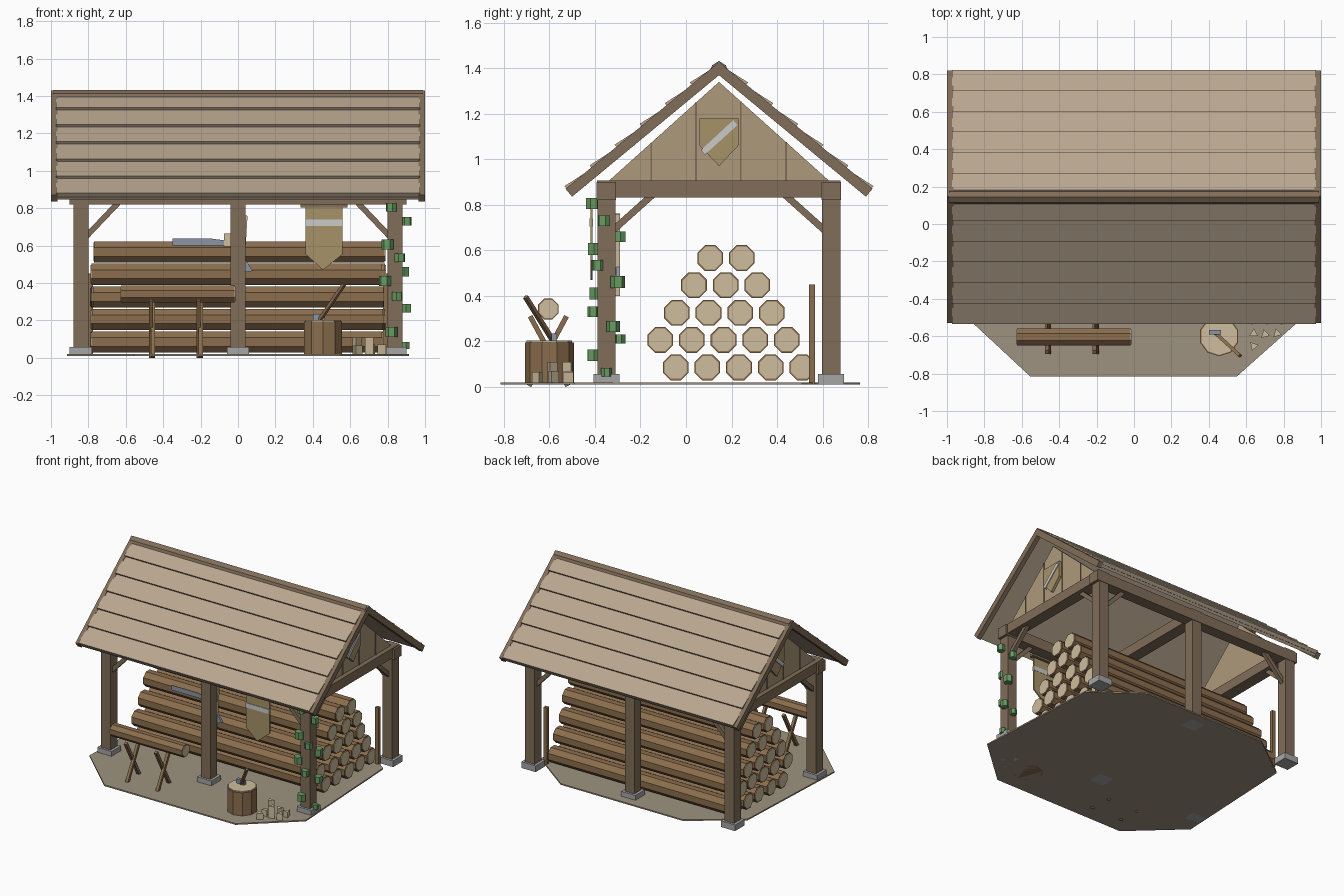
import bpy, bmesh, math, random
from mathutils import Vector, Matrix

if "Cube" in bpy.data.objects:
    bpy.data.objects.remove(bpy.data.objects["Cube"])

random.seed(4)
COL = dict(timber=(.22, .155, .10), roof=(.48, .38, .275), bark=(.26, .155, .075), cut=(.62, .51, .34),
           earth=(.34, .29, .215), stone=(.38, .38, .38), leaf=(.14, .33, .12), cloth=(.38, .29, .14),
           white=(.75, .75, .72), steel=(.26, .30, .38), gable=(.42, .32, .2))
MAT = {}
for k, c in COL.items():
    MAT[k] = bpy.data.materials.new(k)
    MAT[k].diffuse_color = (*c, 1)


def finish(name, bm, mat):
    bmesh.ops.recalc_face_normals(bm, faces=bm.faces)
    me = bpy.data.meshes.new(name)
    bm.to_mesh(me)
    bm.free()
    me.materials.append(MAT[mat])
    ob = bpy.data.objects.new(name, me)
    bpy.context.collection.objects.link(ob)
    return ob


def prism(name, pts, a, b, axis, mat):
    """Extrude a 2D outline from a to b along an axis (x: yz, y: xz, z: xy)."""
    put = {'x': lambda p, t: (t, p[0], p[1]), 'y': lambda p, t: (p[0], t, p[1]),
           'z': lambda p, t: (p[0], p[1], t)}[axis]
    bm = bmesh.new()
    lo = [bm.verts.new(put(p, a)) for p in pts]
    hi = [bm.verts.new(put(p, b)) for p in pts]
    bm.faces.new(lo)
    bm.faces.new(hi)
    for i in range(len(pts)):
        j = (i + 1) % len(pts)
        bm.faces.new((lo[i], lo[j], hi[j], hi[i]))
    return finish(name, bm, mat)


def box(name, x0, x1, y0, y1, z0, z1, mat):
    return prism(name, [(x0, y0), (x1, y0), (x1, y1), (x0, y1)], z0, z1, 'z', mat)


def beam(name, p, q, w, h, mat):
    """Rectangular bar between two points."""
    p, q = Vector(p), Vector(q)
    bm = bmesh.new()
    bmesh.ops.create_cube(bm, size=1)
    rot = (q - p).to_track_quat('Z', 'Y').to_matrix().to_4x4()
    bm.transform(Matrix.Translation((p + q) / 2) @ rot @ Matrix.Diagonal((w, h, (q - p).length, 1)))
    return finish(name, bm, mat)


def ngon(cx, cy, r, n, phase=0.5):
    return [(cx + r * math.cos((i + phase) * 2 * math.pi / n),
             cy + r * math.sin((i + phase) * 2 * math.pi / n)) for i in range(n)]


def log(name, y, z, r, x0, x1):
    prism(name, ngon(y, z, r, 8), x0, x1, 'x', 'bark')
    for e, s in ((x0, -1), (x1, 1)):
        prism(name + "_end", ngon(y, z, r * .88, 8), e - s * .01, e + s * .004, 'x', 'cut')


# ground slab
prism("ground", [(-.555, -.815), (.55, -.815), (.915, -.49), (.865, .51), (.52, .765), (-.51, .765),
                 (-.87, .5), (-.915, -.48)], .01, .02, 'z', 'earth')

# posts, feet, plates, tie beams, braces
YF, YB, YC = -.35, .638, .145
for y, d in ((YF, 1), (YB, -1)):
    for x in (-.84, 0, .84):
        box("post", x - .04, x + .04, y - .04, y + .04, .05, .84, 'timber')
        box("stone_foot", x - .06, x + .06, y - .057, y + .057, .01, .057, 'stone')
    box("wall_plate", -.9, .9, y - .043, y + .043, .82, .9, 'timber')
    for s in (-1, 1):
        beam("long_brace", (s * .82, y, .64), (s * .63, y, .84), .03, .03, 'timber')
        beam("cross_brace", (s * .84, y + d * .02, .68), (s * .84, y + d * .21, .85), .03, .03, 'timber')
for x in (-.84, 0, .84):
    box("tie_beam", x - .045, x + .045, YF - .042, YB + .042, .832, .906, 'timber')

# gables with battens and shields
for s in (-1, 1):
    prism("gable", [(-.345, .9), (.635, .9), (YC, 1.34)], s * .83, s * .85, 'x', 'gable')
    for y in (-.153, .044, .241, .44):
        top = 1.34 - abs(y - YC) * .898
        box("gable_batten", s * .84, s * .855, y - .004, y + .004, .9, top, 'timber')
    prism("shield", [(.06, 1.18), (.23, 1.18), (.23, 1.06), (YC, .97), (.06, 1.06)],
          s * .85, s * .87, 'x', 'cloth')
    prism("shield_stripe", [(.065, 1.04), (.083, 1.02), (.226, 1.15), (.208, 1.172)],
          s * .86, s * .876, 'x', 'white')

# roof: deck, overlapping board rows, bargeboards, ridge cap
A, L = math.atan2(.55, .665), .863


def slope(s, pts):
    return [(YC + s * (d * math.cos(A) + n * math.sin(A)), 1.415 - d * math.sin(A) + n * math.cos(A))
            for d, n in pts]


for s in (-1, 1):
    prism("roof_deck", slope(s, [(0, -.025), (L, -.025), (L, -.005), (0, -.005)]), -.97, .97, 'x', 'roof')
    for i in range(6):
        d1 = L - (5 - i) * .143
        d0 = max(d1 - .165, 0)
        prism("roof_board", slope(s, [(d0, -.012), (d1, -.004), (d1, .022), (d0, .002)]),
              -.972, .972, 'x', 'roof')
    for e in (-1, 1):
        prism("bargeboard", slope(s, [(-.012, -.035), (L + .004, -.035), (L + .004, .01), (-.012, .01)]),
              e * .965, e * 1.0, 'x', 'timber')
prism("ridge_cap", [(YC - .038, 1.393), (YC - .03, 1.413), (YC, 1.432), (YC + .03, 1.413),
                    (YC + .038, 1.393), (YC, 1.4)], -.99, .99, 'x', 'timber')

# log pile
for y0, n, z in ((-.045, 5, .085), (-.113, 5, .206), (-.04, 4, .325), (.035, 3, .447), (.106, 2, .566)):
    for k in range(n):
        o = random.uniform(-.012, .012)
        log("log", y0 + k * .139, z, .061, -.777 + o, .777 + o)
for s in (-1, 1):
    box("pile_stake", s * .79 - .014, s * .79 + .014, .54, .566, .01, .45, 'bark')

# sawhorse with a log
for x in (-.46, -.205):
    for k, s in enumerate((-1, 1)):
        xx = x + s * .006
        beam("sawhorse_leg", (xx, -.605 - s * .085, .004), (xx, -.605 + s * .08, .31), .022, .022, 'bark')
log("sawhorse_log", -.605, .342, .049, -.625, -.018)

# chopping block and axe
prism("chopping_block", ngon(.455, -.6, .107, 10), .01, .195, 'z', 'bark')
prism("chopping_block_top", ngon(.455, -.6, .1, 10), .19, .203, 'z', 'cut')
beam("axe_handle", (.435, -.583, .2), (.568, -.705, .395), .018, .018, 'bark')
box("axe_head", .4, .465, -.592, -.567, .185, .235, 'steel')

# split firewood
for x, y, h in ((.635, -.515, .1), (.71, -.515, .06), (.775, -.52, .055), (.64, -.585, .055),
                (.7, -.59, .1), (.765, -.585, .06), (.64, -.652, .055)):
    prism("split_wood", ngon(x, y, .027, 3, random.random()), .01, .01 + h, 'z', 'cut')

# banner on the front plate
prism("banner", [(.36, .82), (.56, .82), (.56, .555), (.455, .47), (.36, .555)], -.42, -.41, 'y', 'cloth')
box("banner_stripe", .36, .56, -.424, -.408, .705, .74, 'white')
box("banner_rod", .335, .585, -.425, -.39, .805, .822, 'timber')

# saw and axe hung behind the middle post
prism("saw_blade", [(-.35, .6), (-.07, .6), (-.05, .625), (-.14, .637), (-.35, .637)],
      -.302, -.296, 'y', 'steel')
box("saw_handle", -.075, -.02, -.308, -.29, .595, .665, 'cut')
beam("hung_axe_handle", (.02, -.3, .4), (.042, -.3, .76), .02, .018, 'cut')
prism("hung_axe_head", [(.0, .45), (.08, .465), (.035, .53), (.0, .53)], -.308, -.29, 'y', 'steel')

# ivy clumps climbing the front right post
for x, y, z in ((.82, -.41, .805), (.9, -.36, .73), (.85, -.29, .66), (.8, -.4, .605), (.865, -.385, .535),
                (.885, -.3, .46), (.785, -.395, .41), (.85, -.405, .33), (.9, -.32, .265),
                (.845, -.29, .21), (.82, -.405, .138), (.895, -.35, .065)):
    r = random.uniform(.028, .042)
    prism("ivy_leaf", ngon(x, y, r * .8, 6, random.random()), z - r * .65, z + r * .65, 'z', 'leaf')

for m in bpy.data.materials:
    if m.users and not m.is_grease_pencil:
        m.use_nodes = True
        m.node_tree.nodes["Principled BSDF"].inputs["Base Color"].default_value = m.diffuse_color
